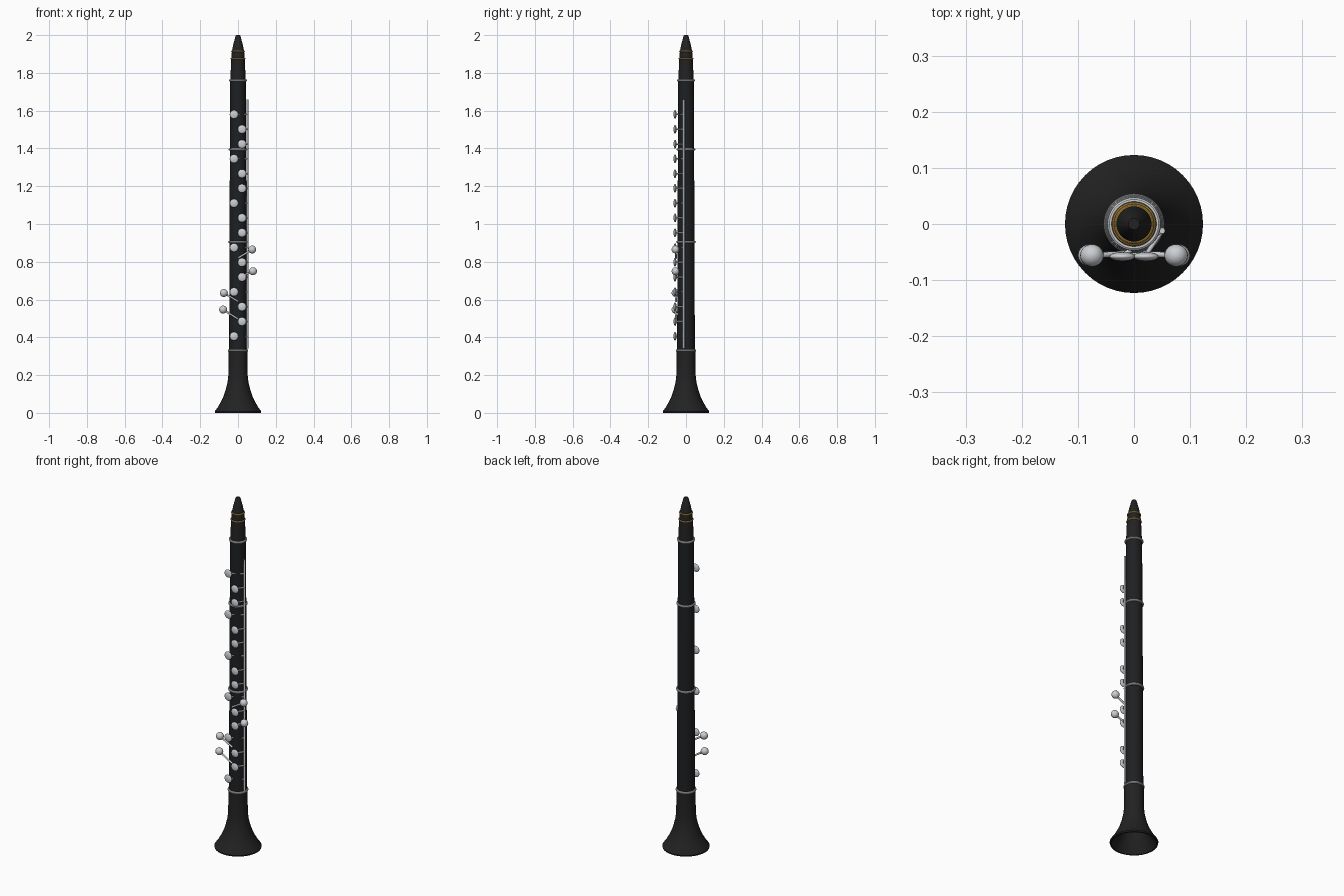
import bpy, bmesh, math
from mathutils import Vector

if "Cube" in bpy.data.objects:
    bpy.data.objects.remove(bpy.data.objects["Cube"])


def material(name, rgb):
    m = bpy.data.materials.new(name)
    m.diffuse_color = (*rgb, 1)
    m.use_nodes = True
    m.node_tree.nodes["Principled BSDF"].inputs["Base Color"].default_value = m.diffuse_color
    return m


black = material("black_resin", (0.016, 0.016, 0.016))
wood = material("dark_wood", (0.013, 0.014, 0.016))
silver = material("silver", (0.60, 0.62, 0.65))
gold = material("gold", (0.55, 0.32, 0.06))


def finish(obj, name, mat):
    obj.name = name
    obj.data.materials.append(mat)
    bpy.ops.object.select_all(action='DESELECT')
    bpy.context.view_layer.objects.active = obj
    obj.select_set(True)
    bpy.ops.object.shade_smooth_by_angle(angle=math.radians(35))
    return obj


def lathe(name, profile, mat, n=48):
    """Revolve (radius, height) points around z; radius 0 closes the end."""
    bm = bmesh.new()
    rows = []
    for r, z in profile:
        if r == 0:
            rows.append([bm.verts.new((0, 0, z))] * n)
        else:
            rows.append([bm.verts.new((r * math.cos(2 * math.pi * i / n),
                                       r * math.sin(2 * math.pi * i / n), z))
                         for i in range(n)])
    for a, b in zip(rows, rows[1:]):
        for i in range(n):
            j = (i + 1) % n
            corners = list(dict.fromkeys((a[i], a[j], b[j], b[i])))
            bm.faces.new(corners)
    bmesh.ops.recalc_face_normals(bm, faces=bm.faces)
    me = bpy.data.meshes.new(name)
    bm.to_mesh(me)
    bm.free()
    obj = bpy.data.objects.new(name, me)
    bpy.context.collection.objects.link(obj)
    return finish(obj, name, mat)


def rod(name, a, b, radius, mat):
    a, b = Vector(a), Vector(b)
    bpy.ops.mesh.primitive_cylinder_add(vertices=12, radius=radius,
                                        depth=(b - a).length, location=(a + b) / 2)
    obj = bpy.context.object
    obj.rotation_euler = (b - a).to_track_quat('Z', 'Y').to_euler()
    return finish(obj, name, mat)


def ball(name, loc, size, mat):
    bpy.ops.mesh.primitive_uv_sphere_add(segments=20, ring_count=12, radius=1, location=loc)
    obj = bpy.context.object
    obj.scale = size
    return finish(obj, name, mat)


def ring(name, z, major, minor, mat):
    bpy.ops.mesh.primitive_torus_add(major_segments=48, minor_segments=10,
                                     major_radius=major, minor_radius=minor,
                                     location=(0, 0, z))
    return finish(bpy.context.object, name, mat)


# Flared hollow bell
lathe("bell", [(0, 0.24), (0.034, 0.24), (0.04, 0.18), (0.053, 0.12), (0.076, 0.06),
               (0.098, 0.025), (0.114, 0.0), (0.121, 0.0), (0.123, 0.007), (0.119, 0.014),
               (0.107, 0.03), (0.091, 0.058), (0.075, 0.092), (0.063, 0.13),
               (0.055, 0.165), (0.051, 0.20), (0.050, 0.30), (0.050, 0.325),
               (0, 0.325)], black)

# Tube joints and barrel
lathe("lower_joint", [(0, 0.32), (0.047, 0.32), (0.045, 0.905), (0, 0.905)], wood)
lathe("upper_joint", [(0, 0.905), (0.045, 0.905), (0.043, 1.395), (0, 1.395)], wood)
lathe("top_joint", [(0, 1.395), (0.043, 1.395), (0.041, 1.76), (0, 1.76)], wood)
lathe("barrel", [(0, 1.76), (0.040, 1.76), (0.039, 1.80), (0.036, 1.87), (0, 1.87)], black)

# Tapered mouthpiece
lathe("mouthpiece", [(0, 1.865), (0.036, 1.865), (0.033, 1.91), (0.025, 1.95),
                     (0.014, 1.993), (0.010, 2.0), (0, 2.0)], black)

# Joint rings and mouthpiece bands
for z, r in ((0.33, 0.048), (0.905, 0.046), (1.395, 0.044), (1.76, 0.042)):
    ring("joint_ring", z, r, 0.006, silver)
for z, r in ((1.875, 0.0355), (1.915, 0.032)):
    ring("gold_band", z, r, 0.004, gold)

# Long side rod
rod("side_rod", (0.05, -0.012, 0.34), (0.05, -0.012, 1.66), 0.0055, silver)

# Domed keys with arms reaching to the side rod
for i in range(16):
    z = 1.58 - i * 0.0783
    x = -0.021 if i % 3 == 0 else 0.021
    ball("key_cup", (x, -0.058, z), (0.023, 0.008, 0.023), silver)
    rod("key_arm", (x, -0.056, z), (0.05, -0.012, z), 0.004, silver)

# Little finger levers ending in balls
for x, z, drop in ((0.075, 0.865, 0.045), (0.079, 0.75, 0.035),
                   (-0.075, 0.635, 0.045), (-0.079, 0.547, 0.05)):
    ball("lever_ball", (x, -0.056, z), (0.021, 0.020, 0.021), silver)
    rod("lever_arm", (x, -0.056, z), (0, -0.052, z - drop), 0.005, silver)
